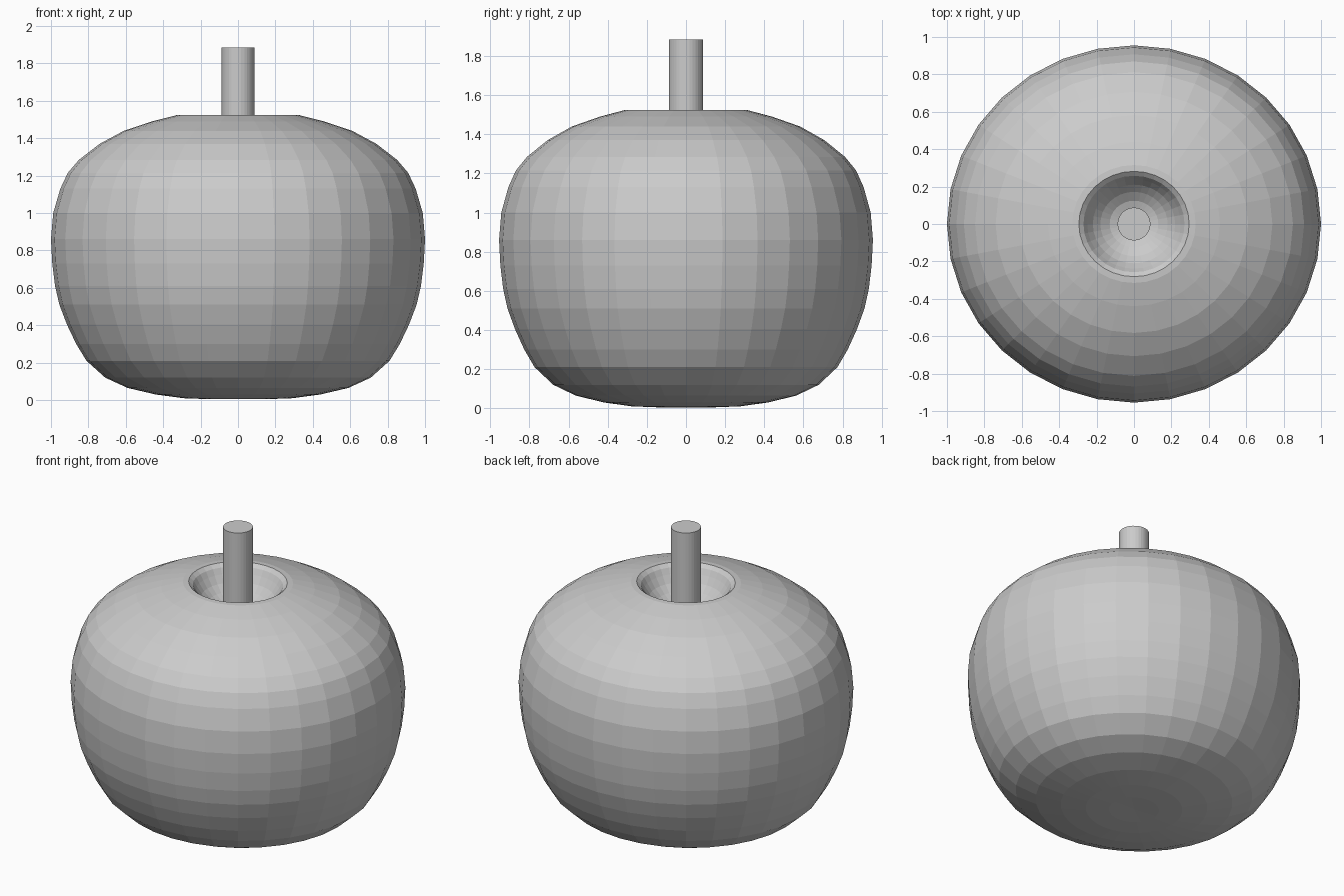
import bpy, bmesh, math

if "Cube" in bpy.data.objects:
    bpy.data.objects.remove(bpy.data.objects["Cube"])

SEGMENTS = 32


def lathe(name, profile, y_scale=1.0):
    """Revolve (radius, z) points round z; zero radius makes a pole."""
    bm = bmesh.new()
    rings = []
    for r, z in profile:
        if r == 0:
            rings.append([bm.verts.new((0, 0, z))] * SEGMENTS)
            continue
        angles = [2 * math.pi * i / SEGMENTS for i in range(SEGMENTS)]
        rings.append([bm.verts.new((r * math.cos(a), r * y_scale * math.sin(a), z))
                      for a in angles])
    for low, high in zip(rings, rings[1:]):
        for i in range(SEGMENTS):
            j = (i + 1) % SEGMENTS
            bm.faces.new(dict.fromkeys((low[i], low[j], high[j], high[i])))
    bmesh.ops.recalc_face_normals(bm, faces=bm.faces)
    mesh = bpy.data.meshes.new(name)
    bm.to_mesh(mesh)
    bm.free()
    obj = bpy.data.objects.new(name, mesh)
    bpy.context.collection.objects.link(obj)
    return obj


# Fruit body: slightly narrower front to back, with a bowl-shaped stem hollow
lathe("apple_body", [
    (0, 0.01), (0.15, 0.005), (0.29, 0.01), (0.44, 0.03), (0.59, 0.065),
    (0.71, 0.12), (0.81, 0.21), (0.865, 0.30), (0.915, 0.405), (0.955, 0.51),
    (0.978, 0.61), (0.993, 0.73), (1.0, 0.86), (0.988, 1.0), (0.95, 1.13),
    (0.91, 1.215), (0.85, 1.285), (0.74, 1.37), (0.61, 1.44), (0.46, 1.49),
    (0.33, 1.523), (0.295, 1.525), (0.27, 1.505), (0.25, 1.47), (0.22, 1.425),
    (0.18, 1.385), (0.13, 1.35), (0.07, 1.33), (0, 1.325)], 0.955)

# Stem standing in the hollow
lathe("stem", [(0, 1.28), (0.088, 1.28), (0.088, 1.885), (0, 1.885)])
